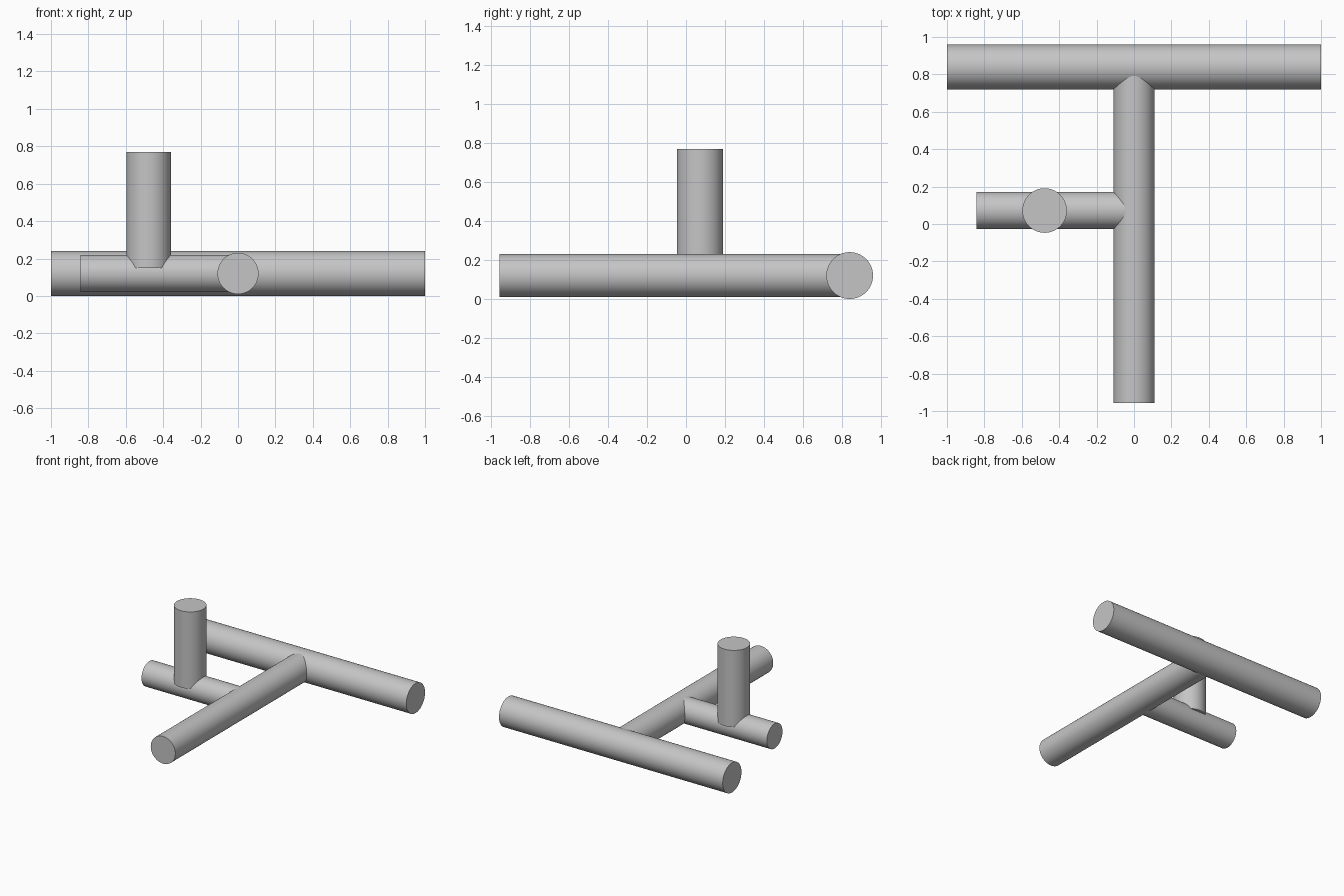
import bpy
import math
from mathutils import Vector

cube = bpy.data.objects.get("Cube")
if cube:
    bpy.data.objects.remove(cube, do_unlink=True)

# Single grey finish
grey = bpy.data.materials.new("plain_grey")
grey.use_nodes = True
colour = (0.56, 0.56, 0.56, 1)
grey.diffuse_color = colour
grey.node_tree.nodes["Principled BSDF"].inputs["Base Color"].default_value = colour


def rod(name, start, end, radius):
    """Capped smooth cylinder between two points."""
    start, end = Vector(start), Vector(end)
    axis = end - start
    bpy.ops.mesh.primitive_cylinder_add(
        vertices=64, radius=radius, depth=axis.length,
        location=(start + end) / 2,
        rotation=axis.to_track_quat("Z", "Y").to_euler())
    obj = bpy.context.object
    obj.name = name
    obj.data.materials.append(grey)
    bpy.ops.object.shade_smooth_by_angle(angle=math.radians(30))
    return obj


AXIS_Z = 0.12    # shared height of the horizontal rods
BRANCH_Y = 0.072  # line of the side branch and upright

# Long bar across the back
rod("back_crossbar", (-1, 0.84, AXIS_Z), (1, 0.84, AXIS_Z), 0.12)
# Stem running forward from the crossbar
rod("centre_stem", (0, -0.957, AXIS_Z), (0, 0.84, AXIS_Z), 0.11)
# Short branch on the right of the stem
rod("side_branch", (-0.843, BRANCH_Y, AXIS_Z), (0, BRANCH_Y, AXIS_Z), 0.1)
# Upright post standing on the branch
rod("upright_post", (-0.478, BRANCH_Y, 0.15), (-0.478, BRANCH_Y, 0.77), 0.119)
